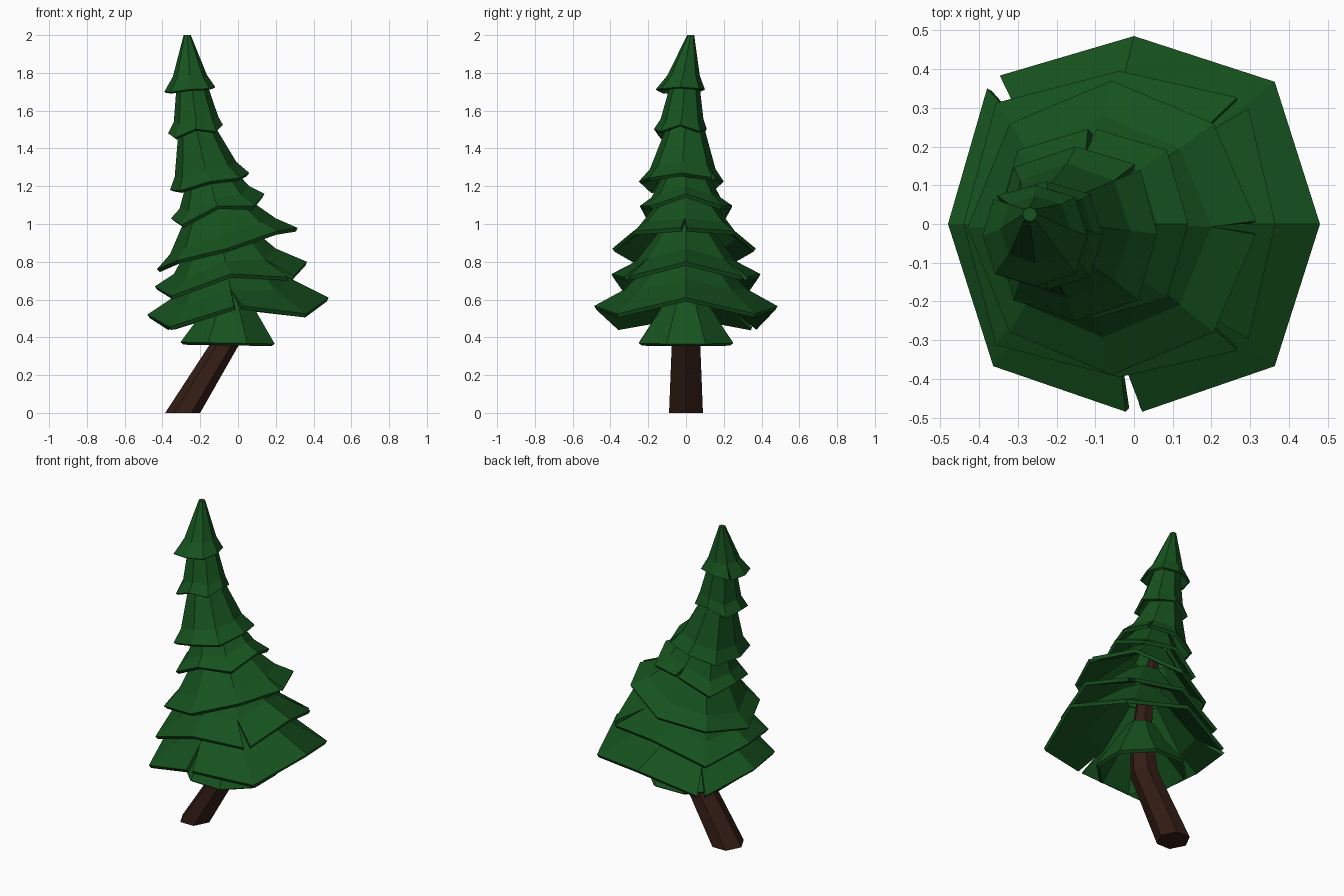
import bpy, bmesh, math

if "Cube" in bpy.data.objects:
    bpy.data.objects.remove(bpy.data.objects["Cube"])

N = 8


def material(name, color):
    m = bpy.data.materials.new(name)
    m.diffuse_color = color
    m.use_nodes = True
    m.node_tree.nodes["Principled BSDF"].inputs["Base Color"].default_value = m.diffuse_color
    return m


GREEN = material("needles", (0.008, 0.085, 0.013, 1))
BROWN = material("bark", (0.035, 0.013, 0.008, 1))


def finish(bm, name, mat):
    me = bpy.data.meshes.new(name)
    bm.to_mesh(me)
    bm.free()
    me.materials.append(mat)
    ob = bpy.data.objects.new(name, me)
    bpy.context.collection.objects.link(ob)
    return ob


def ring_point(ring, a, yc, ry, drop, grow):
    # ring = left x, left z, right x, right z of a tilted octagon
    xl, zl, xr, zr = ring
    c, s = math.cos(a) * grow, math.sin(a) * grow
    return ((xl + xr) / 2 + (xr - xl) / 2 * c,
            yc + ry * s,
            (zl + zr) / 2 + (zr - zl) / 2 * c - drop)


def tier(name, rim, mid, top, y=(0, 0.4), drop=0.05, splits=(), phase=0.0,
         top_y=0.0, thick=0.022, cap=False, grow=1.08):
    """Hollow eight-sided skirt: flared rim, break line, narrow top."""
    bm = bmesh.new()
    yc, ry = y
    w = rim[2] - rim[0]
    rows = []
    for k, ring in enumerate((rim, mid, top)):
        r = ry * (ring[2] - ring[0]) / w
        cy = (yc, yc * 0.7 + top_y * 0.3, top_y)[k]
        row = []
        for i in range(N):
            a = 2 * math.pi * i / N + phase
            odd = i % 2
            d = drop * (1, 0.6, 0)[k] * odd
            g = 1 + (grow - 1) * odd * (1, 0.7, 0)[k]
            # a split corner gets two rim points with a gap between them
            gap = 0.045 if k == 0 and i in splits else 0
            pts = [bm.verts.new(ring_point(ring, a + e, cy, r, d, g))
                   for e in ((-gap, gap) if gap else (0,))]
            row.append((pts[0], pts[-1]))
        rows.append(row)
    for low, up in zip(rows, rows[1:]):
        for i in range(N):
            j = (i + 1) % N
            bm.faces.new((low[i][1], low[j][0], up[j][0], up[i][1]))
    if cap:
        bm.faces.new([p[0] for p in rows[-1]])
    ob = finish(bm, name, GREEN)
    sol = ob.modifiers.new("thickness", 'SOLIDIFY')
    sol.thickness = thick
    sol.offset = -1


# Leaning, bent trunk: (x, z, radius)
bm = bmesh.new()
prev = None
for x, z, r in ((-0.293, 0, 0.0925), (-0.076, 0.355, 0.078), (-0.055, 0.60, 0.06),
                (-0.08, 0.85, 0.045), (-0.14, 1.10, 0.035), (-0.20, 1.35, 0.018)):
    ring = [bm.verts.new((x + r * math.cos(i * math.pi / 3),
                          1.12 * r * math.sin(i * math.pi / 3), z)) for i in range(6)]
    if prev:
        for i in range(6):
            j = (i + 1) % 6
            bm.faces.new((prev[i], prev[j], ring[j], ring[i]))
    else:
        bm.faces.new(ring[::-1])
    prev = ring
bm.faces.new(prev)
finish(bm, "trunk", BROWN)

# Foliage skirts from the ground up
tier("skirt_1", (-0.325, 0.375, 0.215, 0.365), (-0.20, 0.53, 0.10, 0.55),
     (-0.14, 0.65, 0.03, 0.66), y=(0, 0.27), drop=0, phase=math.pi / 8, grow=1)
tier("skirt_2", (-0.48, 0.52, 0.48, 0.61), (-0.36, 0.60, 0.28, 0.71),
     (-0.19, 0.84, 0.06, 0.88), y=(0, 0.485), drop=0.075, splits=(3, 6), grow=1.07)
tier("skirt_3", (-0.44, 0.67, 0.365, 0.80), (-0.34, 0.735, 0.20, 0.87),
     (-0.20, 0.99, 0.02, 1.02), y=(0, 0.395), drop=0.065, splits=(1, 7), grow=1.12)
tier("skirt_4", (-0.43, 0.76, 0.315, 0.98), (-0.36, 0.84, 0.20, 1.03),
     (-0.24, 1.12, 0.0, 1.17), y=(-0.01, 0.38), drop=-0.015, splits=(0,), grow=1.0)
tier("skirt_5", (-0.355, 1.03, 0.14, 1.16), (-0.31, 1.08, 0.06, 1.20),
     (-0.25, 1.30, -0.08, 1.35), y=(0, 0.245), drop=0.05, splits=(2,), grow=1.1)
tier("skirt_6", (-0.36, 1.18, 0.06, 1.27), (-0.335, 1.25, -0.01, 1.33),
     (-0.31, 1.56, -0.16, 1.58), y=(-0.025, 0.225), drop=0.015, splits=(1,))
tier("skirt_7", (-0.37, 1.48, -0.08, 1.525), (-0.34, 1.54, -0.105, 1.57),
     (-0.32, 1.80, -0.19, 1.82), y=(-0.03, 0.14), drop=0.03, thick=0.016)
tier("skirt_8", (-0.39, 1.70, -0.12, 1.725), (-0.345, 1.78, -0.165, 1.79),
     (-0.288, 2.0, -0.25, 2.0), y=(-0.03, 0.13), drop=0.005, splits=(3,),
     top_y=0.025, thick=0.012, cap=True)
